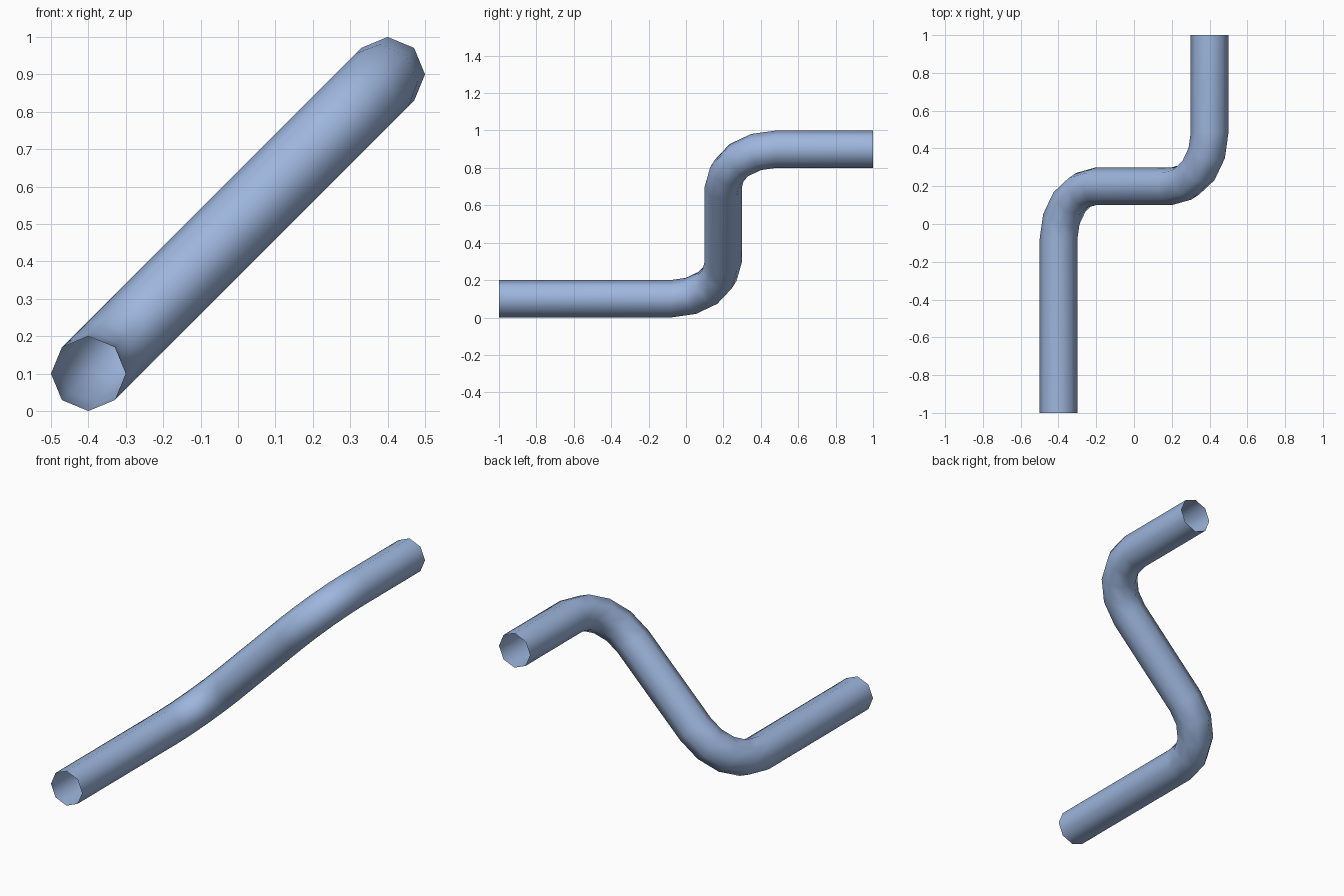
import bpy, bmesh
from math import sin, cos, pi, sqrt
from mathutils import Vector

cube = bpy.data.objects.get("Cube")
if cube:
    bpy.data.objects.remove(cube, do_unlink=True)

SIDES, RADIUS, BEND, STEPS = 8, 0.1, 0.2 * sqrt(2), 4
START = Vector((-0.4, 0, 0.1))
ALONG = Vector((1, 0, 1)).normalized()   # direction of the slanted middle run
BACK = Vector((0, 1, 0))
ACROSS = ALONG.cross(BACK)
RISE, MID_Y = 0.8 * sqrt(2), 0.2

# Centre line as (distance along slant, y, turn angle): front run and lower bend
lower = [(0, -1, 0)]
for i in range(STEPS + 1):
    t = i / STEPS * pi / 2
    lower.append((BEND * (1 - cos(t)), MID_Y - BEND + BEND * sin(t), t))
# Upper bend and back run mirror the lower half through the middle
upper = [(RISE - s, 2 * MID_Y - y, t) for s, y, t in reversed(lower[1:])]
upper.append((RISE, 1, 0))

# Sweep an open octagonal ring along the centre line
bm = bmesh.new()
rings = []
for s, y, t in lower + upper:
    centre = START + ALONG * s + BACK * y
    normal = ALONG * cos(t) - BACK * sin(t)
    ring = []
    for k in range(SIDES):
        a = 2 * pi * k / SIDES
        ring.append(bm.verts.new(centre + RADIUS * (normal * cos(a) + ACROSS * sin(a))))
    rings.append(ring)
for r0, r1 in zip(rings, rings[1:]):
    for k in range(SIDES):
        n = (k + 1) % SIDES
        bm.faces.new((r0[k], r0[n], r1[n], r1[k])).smooth = True

# Make sure the wall faces outward
bm.normal_update()
face = bm.faces[:][0]
axis_point = Vector((START.x, face.calc_center_median().y, START.z))
if face.normal.dot(face.calc_center_median() - axis_point) < 0:
    bmesh.ops.reverse_faces(bm, faces=bm.faces[:])

mesh = bpy.data.meshes.new("bent_pipe")
bm.to_mesh(mesh)
bm.free()
pipe = bpy.data.objects.new("bent_pipe", mesh)
bpy.context.collection.objects.link(pipe)

# Pale blue pipe material
mat = bpy.data.materials.new("pale_blue")
mat.use_nodes = True
color = (0.34, 0.47, 0.73, 1)
mat.diffuse_color = color
mat.node_tree.nodes["Principled BSDF"].inputs["Base Color"].default_value = color
mesh.materials.append(mat)
